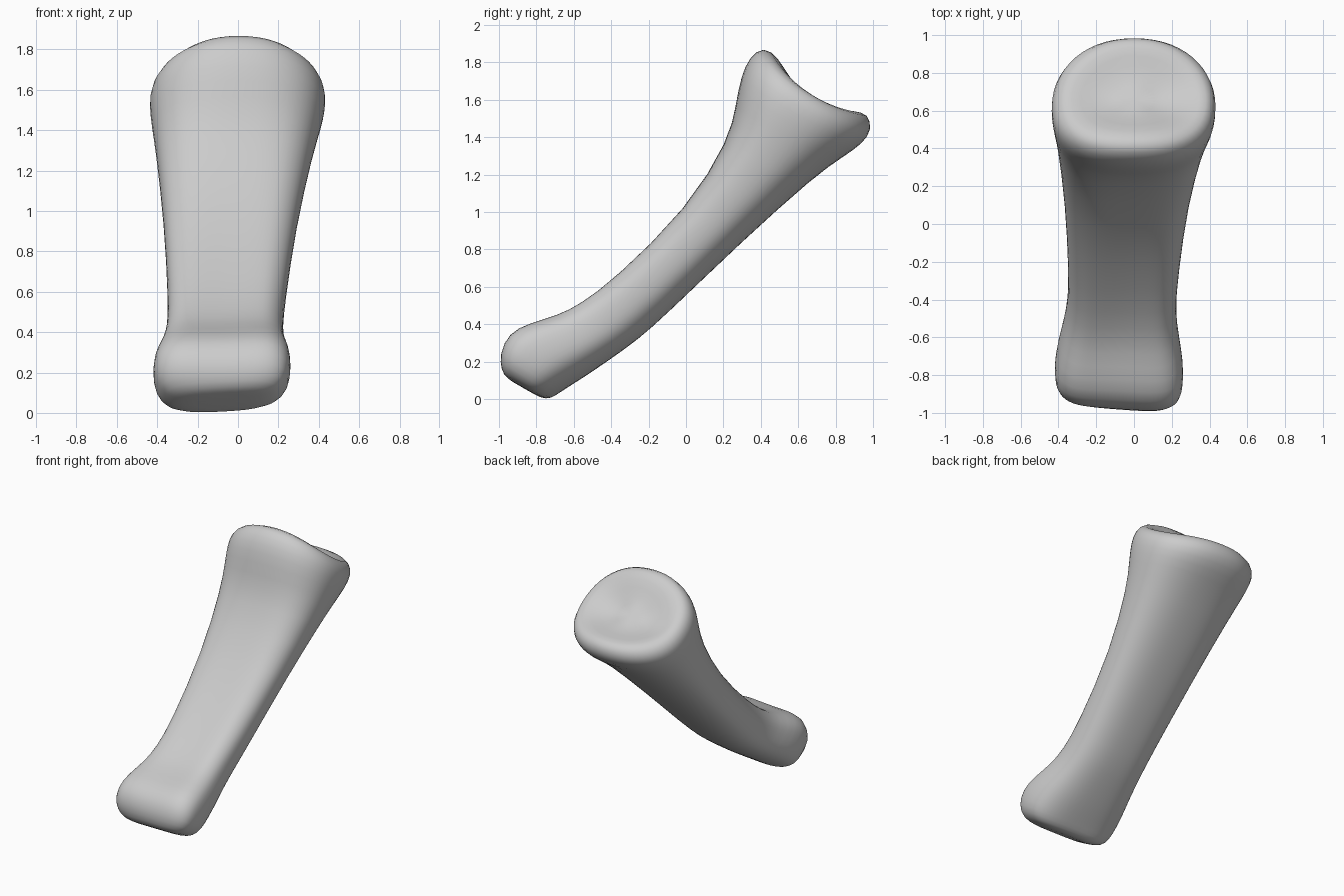
import bpy, bmesh
from math import sin, cos, pi
from mathutils import Vector

if "Cube" in bpy.data.objects:
    bpy.data.objects.remove(bpy.data.objects["Cube"])

SIDES = 28

# Key cross-sections, lower end to upper end: front y, front z, back y, back z, x min, x max
SECTIONS = [
    (-.985, .145, -.735, .002, -.37, .21),
    (-1.0, .24, -.68, .035, -.415, .255),
    (-.955, .355, -.61, .075, -.425, .265),
    (-.85, .41, -.51, .135, -.41, .255),
    (-.70, .45, -.39, .215, -.375, .23),
    (-.58, .51, -.25, .31, -.352, .222),
    (-.40, .64, -.10, .44, -.347, .235),
    (.00, 1.02, .30, .825, -.367, .29),
    (.23, 1.39, .70, 1.185, -.41, .375),
    (.27, 1.56, .85, 1.285, -.43, .415),
    (.30, 1.72, .955, 1.355, -.442, .437),
    (.345, 1.82, 1.005, 1.43, -.435, .435),
    (.42, 1.88, .985, 1.515, -.38, .39),
    (.50, 1.82, .91, 1.53, -.29, .30),
]


def spow(v, e):
    return (abs(v) ** e) * (1 if v >= 0 else -1)


def section_points(t, s):
    """Squarish, grooved and twisted at the low end (t=0); round with dipped sides at the top (t=1)."""
    fy, fz, by, bz, x0, x1 = s
    front, back = Vector((0, fy, fz)), Vector((0, by, bz))
    mid, half = (front + back) / 2, (front - back) / 2
    out = half.normalized()
    axis = Vector((0, -out.z, out.y))
    if axis.z < 0:
        axis = -axis
    n = 3.4 - 1.3 * t
    twist = .03 * max(0, 1 - 2 * t)
    groove = .03 * max(0, sin(pi * t / .7))
    dip = .07 * min(1, max(0, (t - .65) / .27))
    pts = []
    for k in range(SIDES):
        c, d = cos(2 * pi * k / SIDES), sin(2 * pi * k / SIDES)
        e = 2 / (n if d > 0 else .8 + .6 * n)
        u, v = spow(c, e), spow(d, e)
        p = mid + half * v + Vector(((x0 + x1) / 2 + u * (x1 - x0) / 2, 0, 0))
        p += out * twist * (u - .5) - axis * dip * c * c
        if d > 0:
            p -= out * groove * max(0, 1 - (u / .7) ** 2)
        pts.append(p)
    return pts


def cap(bm, ring, size, sink):
    """Close an end with a smaller inner ring and a centre point."""
    mid = sum((v.co for v in ring), Vector()) / SIDES
    inner = [bm.verts.new(mid + (v.co - mid) * size + sink) for v in ring]
    centre = bm.verts.new(mid + sink)
    for k in range(SIDES):
        j = (k + 1) % SIDES
        bm.faces.new((ring[k], ring[j], inner[j], inner[k]))
        bm.faces.new((inner[k], inner[j], centre))


# Bone: loft the cross-sections
bm = bmesh.new()
last = len(SECTIONS) - 1
rings = [[bm.verts.new(p) for p in section_points(i / last, s)] for i, s in enumerate(SECTIONS)]
for lo, hi in zip(rings, rings[1:]):
    for k in range(SIDES):
        j = (k + 1) % SIDES
        bm.faces.new((lo[k], lo[j], hi[j], hi[k]))

# Lower end bulges slightly, upper end is a shallow dish
cap(bm, rings[0], .7, Vector((0, -.01, -.02)))
cap(bm, rings[-1], .55, Vector((0, -.02, -.04)))
bmesh.ops.recalc_face_normals(bm, faces=bm.faces)

# Seat on the ground and centre front to back
low = min(v.co.z for v in bm.verts)
ys = [v.co.y for v in bm.verts]
bmesh.ops.translate(bm, verts=bm.verts, vec=(0, -(min(ys) + max(ys)) / 2, -low))
for f in bm.faces:
    f.smooth = True

mesh = bpy.data.meshes.new("finger_bone")
bm.to_mesh(mesh)
bm.free()
bone = bpy.data.objects.new("finger_bone", mesh)
bpy.context.collection.objects.link(bone)
smooth = bone.modifiers.new("smooth", 'SUBSURF')
smooth.levels = smooth.render_levels = 1
